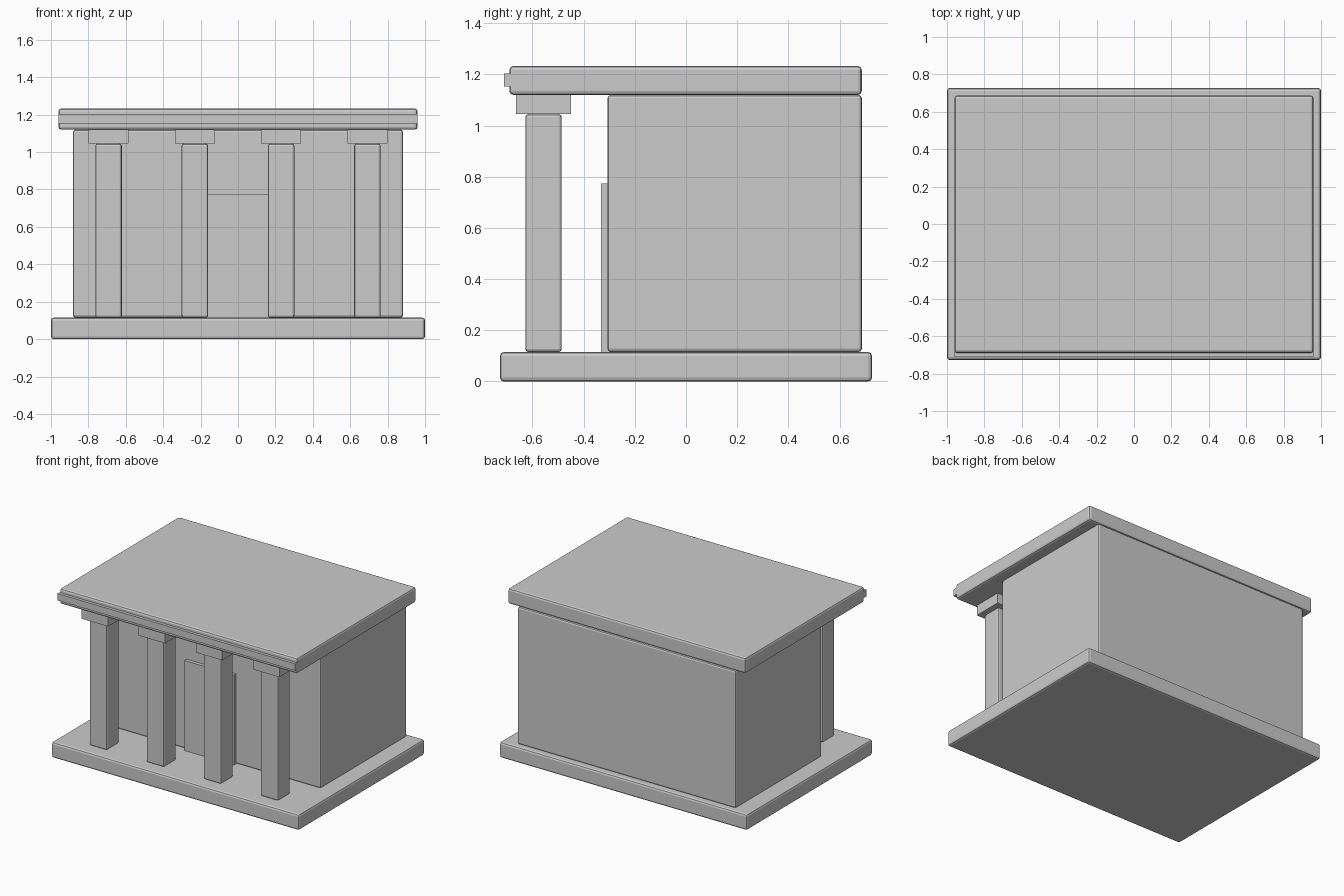
import bpy

if "Cube" in bpy.data.objects:
    bpy.data.objects.remove(bpy.data.objects["Cube"])


def box(name, x, y, z, bevel=0.0):
    """Axis-aligned box from (min, max) ranges, with optional softened edges."""
    lo, hi = zip(x, y, z)
    bpy.ops.mesh.primitive_cube_add(
        size=1, location=[(a + b) / 2 for a, b in zip(lo, hi)])
    ob = bpy.context.object
    ob.name = name
    ob.scale = [b - a for a, b in zip(lo, hi)]
    bpy.ops.object.transform_apply(location=False, rotation=False, scale=True)
    if bevel:
        mod = ob.modifiers.new("soft_edges", 'BEVEL')
        mod.width = bevel
        mod.segments = 2
    return ob


BASE_TOP, WALL_TOP, ROOF_TOP = 0.115, 1.12, 1.233
CAP_BOTTOM = 1.045

# Plinth, main hall and flat roof
box("base_slab", (-1, 1), (-0.727, 0.727), (0, BASE_TOP), 0.015)
box("main_hall", (-0.882, 0.882), (-0.307, 0.687), (BASE_TOP, WALL_TOP), 0.013)
box("roof_slab", (-0.96, 0.96), (-0.69, 0.687), (WALL_TOP, ROOF_TOP), 0.015)

# Raised band along the front of the roof
box("roof_band", (-0.96, 0.96), (-0.711, -0.67), (1.153, 1.203))

# Door panel
box("door", (-0.2, 0.2), (-0.332, -0.29), (BASE_TOP, 0.773))

# Portico columns with square capitals
for i in range(4):
    cx = -0.692 + i * 0.4613
    box(f"column_{i + 1}", (cx - 0.071, cx + 0.071), (-0.628, -0.486),
        (BASE_TOP, CAP_BOTTOM), 0.012)
    box(f"capital_{i + 1}", (cx - 0.107, cx + 0.107), (-0.664, -0.45),
        (CAP_BOTTOM, WALL_TOP))
